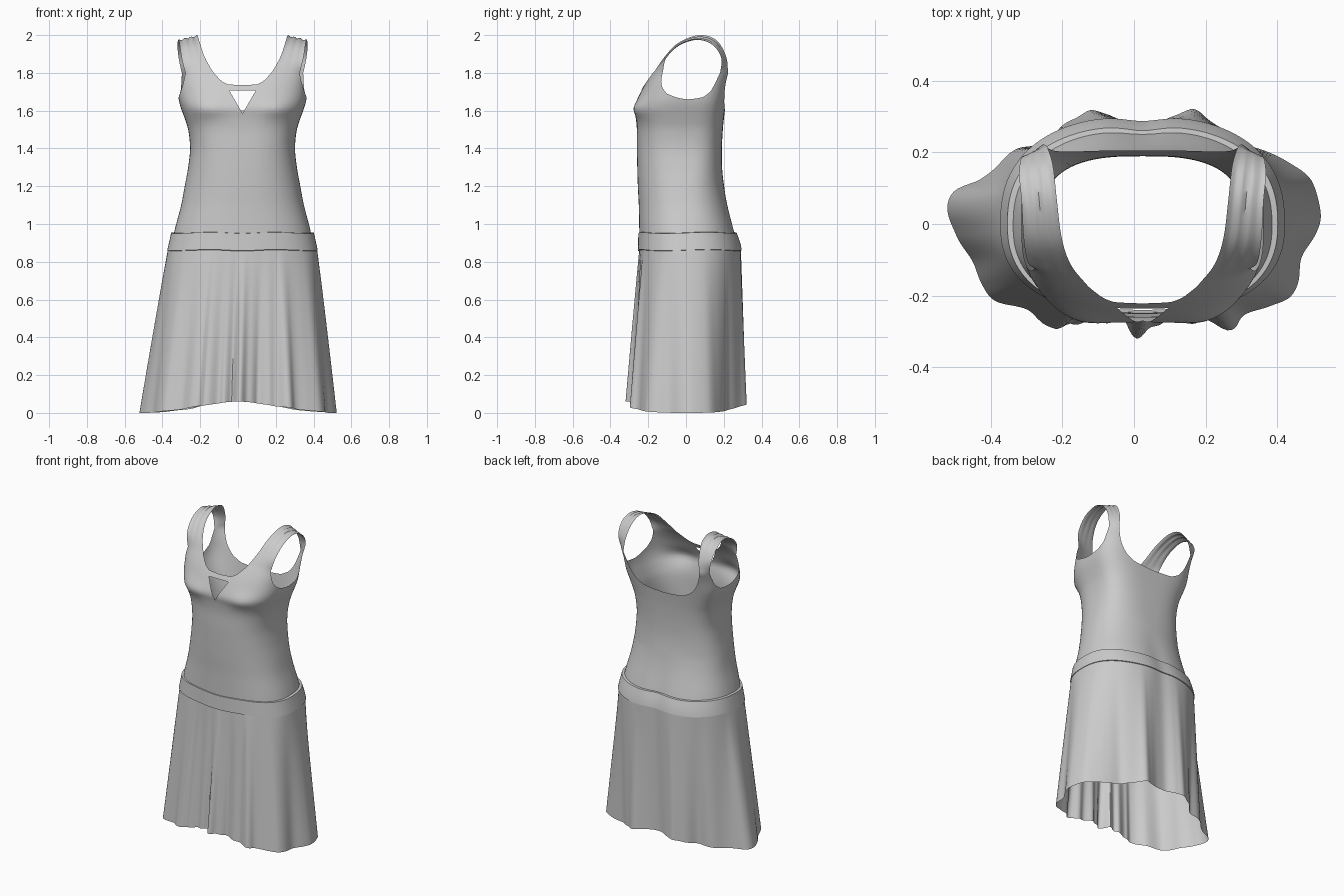
import bpy, bmesh
from math import sin, cos, pi, radians, exp, atan2, hypot, copysign
from mathutils import Vector

if "Cube" in bpy.data.objects:
    bpy.data.objects.remove(bpy.data.objects["Cube"])

CX = 0.024   # the garment's own middle line


def table(rows, x, smooth=True):
    """Interpolate the columns of rows (first column is the key)."""
    n = len(rows)
    x = min(max(x, rows[0][0]), rows[-1][0])
    i = max(j for j in range(n - 1) if rows[j][0] <= x)
    a, b = rows[i], rows[i + 1]
    h = b[0] - a[0]
    t = (x - a[0]) / h
    if not smooth:
        return [p + (q - p) * t for p, q in zip(a[1:], b[1:])]
    p0, p3 = rows[max(i - 1, 0)], rows[min(i + 2, n - 1)]
    out = []
    for k in range(1, len(a)):
        m0 = (b[k] - p0[k]) / (b[0] - p0[0]) * h
        m1 = (p3[k] - a[k]) / (p3[0] - a[0]) * h
        out.append((2*t**3 - 3*t**2 + 1)*a[k] + (t**3 - 2*t**2 + t)*m0
                   + (3*t**2 - 2*t**3)*b[k] + (t**3 - t**2)*m1)
    return out


def finish(name, bm, angle=40):
    bmesh.ops.recalc_face_normals(bm, faces=bm.faces)
    me = bpy.data.meshes.new(name)
    bm.to_mesh(me)
    bm.free()
    ob = bpy.data.objects.new(name, me)
    bpy.context.collection.objects.link(ob)
    bpy.ops.object.select_all(action='DESELECT')
    ob.select_set(True)
    bpy.context.view_layer.objects.active = ob
    bpy.ops.object.shade_smooth_by_angle(angle=radians(angle))
    return ob


def bridge(bm, rows, closed=True):
    for r0, r1 in zip(rows, rows[1:]):
        n = len(r0)
        for i in range(n if closed else n - 1):
            j = (i + 1) % n
            bm.faces.new((r0[i], r0[j], r1[j], r1[i]))


# Torso: z, half width, front depth, back depth
BODY = [(0.85, .375, .245, .285), (0.95, .363, .247, .262), (1.1, .325, .25, .222),
        (1.2, .306, .255, .202), (1.3, .288, .258, .191), (1.4, .278, .26, .19),
        (1.5, .288, .26, .195), (1.57, .31, .267, .202), (1.61, .325, .274, .207),
        (1.66, .338, .258, .215), (1.735, .342, .222, .232), (1.8, .345, .18, .255)]

# Upper edge: angle (-90 front, 0 side, 90 back), z
EDGE = [(-90, 1.735), (-83, 1.74), (-79, 1.757), (-73, 1.80), (-35, 1.80), (-30, 1.755),
        (-25, 1.725), (-16, 1.69), (0, 1.66), (12, 1.672), (22, 1.705), (26, 1.74),
        (30, 1.80), (50, 1.80), (54, 1.735), (59, 1.69), (66, 1.645), (76, 1.612), (90, 1.60)]


def body_point(a, z):
    w, f, b = table(BODY, z)
    c, s = cos(a), sin(a)
    up = min(max((z - 1.2) / 0.6, 0), 1)
    n = 2.4 + up * (0.6 if s < 0 else 1.6)
    x = copysign(abs(c) ** (2 / n), c) * w
    y = copysign(abs(s) ** (2 / n), s) * (f if s < 0 else b)
    if s < 0:   # bust
        y -= 0.018 * exp(-((abs(x) - .19) / .09)**2 - ((z - 1.61) / .05)**2)
    else:       # hollow of the lower back
        y -= 0.012 * exp(-(x / .07)**2) * max(0, 1.2 - z) / .3
    return Vector((CX + x, y, z))


def steps(a, b, n):
    return [a + (b - a) * i / n for i in range(n)]


# Bodice
K = 10
half = (steps(-90, -73, 10) + steps(-73, -35, K) + steps(-35, 30, 24)
        + steps(30, 50, K) + steps(50, 90, 14) + [90])
edges = [(radians(a), table(EDGE, a, False)[0]) for a in half]
ring = edges + [(pi - a, z) for a, z in edges[-2:0:-1]]
N, R = len(ring), 44
bm = bmesh.new()
rows = [[bm.verts.new(body_point(a, .93 + (zt - .93) * r / R)) for a, zt in ring]
        for r in range(R + 1)]
bridge(bm, rows)
top = rows[-1]

# Shoulder straps, running from the front edge over to the back edge
INNER = [(1, .200, -.115, 1.885), (2, .226, -.04, 1.96), (3, .24, .07, 2.0),
         (4, .25, .16, 1.975), (5, .265, .212, 1.89)]
OUTER = [(1, .322, -.105, 1.88), (2, .333, -.035, 1.95), (3, .338, .06, 1.978),
         (4, .345, .14, 1.95), (5, .338, .187, 1.88)]
f0, b0 = 10, 10 + K + 24
for side in (1, -1):
    cols = []
    for k in range(K + 1):
        i, j = f0 + k, b0 + K - k
        if side < 0:
            i, j = N - i, N - j
        s, e, f = top[i], top[j], k / K
        path = [(0, (s.co.x - CX) * side, s.co.y, s.co.z)]
        path += [tuple(p + (q - p) * f for p, q in zip(u, v)) for u, v in zip(INNER, OUTER)]
        path += [(6, (e.co.x - CX) * side, e.co.y, e.co.z)]
        col = [s]
        for m in range(1, 30):
            x, y, z = table(path, m / 5)
            gather = 0.004 * sin(pi * m / 30) * cos(2 * pi * f * 3)
            col.append(bm.verts.new((CX + side * x, y, z - 0.004 + gather)))
        cols.append(col + [e])
    bridge(bm, cols, closed=False)

# Keyhole opening under the neckline: slice along its three sides, then remove the inside
tri = [Vector((CX - .071, 0, 1.708)), Vector((CX + .071, 0, 1.708)), Vector((CX, 0, 1.585))]
planes = []
for i in range(3):
    d = tri[(i + 1) % 3] - tri[i]
    planes.append((tri[i], Vector((d.z, 0, -d.x)).normalized()))


def near_keyhole(f):
    c = f.calc_center_median()
    return c.y < 0 and abs(c.x - CX) < .1 and 1.54 < c.z < 1.75


for co, no in planes:
    fs = [f for f in bm.faces if near_keyhole(f)]
    geom = list({v for f in fs for v in f.verts}) + list({e for f in fs for e in f.edges}) + fs
    bmesh.ops.bisect_plane(bm, geom=geom, plane_co=co, plane_no=no, dist=1e-5)
mid = sum(tri, Vector()) / 3
inside = [f for f in bm.faces if near_keyhole(f) and all(
    (f.calc_center_median() - co).dot(no) * (mid - co).dot(no) > 0 for co, no in planes)]
bmesh.ops.delete(bm, geom=inside, context='FACES')
finish("bodice", bm, 50)


def hip_radius(a, w, f, b, n=2.4):
    d = f if sin(a) < 0 else b
    return (abs(cos(a) / w)**n + abs(sin(a) / d)**n) ** (-1 / n)


def back_dip(a):
    return 0.014 * exp(-((a - pi / 2) / .25)**2)


# Hip band
bm = bmesh.new()
rows = []
for z, w, f, b in [(.955, .358, .24, .258), (.953, .378, .252, .275), (.925, .384, .253, .285),
                   (.89, .392, .254, .297), (.862, .398, .255, .302), (.858, .386, .243, .29)]:
    rows.append([])
    for i in range(144):
        a = 2 * pi * i / 144
        r = hip_radius(a, w, f, b) - back_dip(a)
        rows[-1].append(bm.verts.new((CX + r * cos(a), r * sin(a), z + .003 * sin(5 * a))))
bridge(bm, rows)
finish("hip_band", bm, 35)

# Skirt: hip outline blended down into the draped hem outline
HEM = [(.52, .03), (.50, .12), (.43, .17), (.36, .21), (.29, .23), (.21, .295), (.165, .318),
       (.12, .305), (.02, .275), (-.08, .305), (-.125, .318), (-.17, .295), (-.25, .225),
       (-.32, .21), (-.43, .125), (-.50, .09), (-.523, .035), (-.50, -.03), (-.45, -.10),
       (-.43, -.17), (-.40, -.205), (-.33, -.23), (-.27, -.26), (-.22, -.298), (-.175, -.275),
       (-.04, -.268), (.02, -.315), (.08, -.268), (.21, -.275), (.26, -.298), (.30, -.26),
       (.38, -.23), (.44, -.20), (.47, -.10), (.505, -.03)]
polar = sorted((atan2(y, x) % (2 * pi), hypot(x, y)) for x, y in HEM)
polar = [(a - 2 * pi, r) for a, r in polar[-3:]] + polar + [(a + 2 * pi, r) for a, r in polar[:3]]
bm = bmesh.new()
rows = []
M, R = 288, 40
for k in range(R + 1):
    t = k / R
    rows.append([])
    for i in range(M):
        a = 2 * pi * i / M
        hip = hip_radius(a, .393, .246, .297) - back_dip(a)
        hem = table(polar, a)[0]
        front = max(0, -sin(a)) ** 2
        pleat = 0.011 * t * front * cos(24 * a) + 0.004 * t * (1 - front) * cos(17 * a)
        r = hip + (hem - hip) * t ** 0.95 + pleat
        z0 = 0.06 * abs(sin(a)) ** 2.5
        x = r * cos(a) + CX * (1 - t)
        rows[-1].append(bm.verts.new((x, r * sin(a), .875 + (z0 - .875) * t)))
bridge(bm, rows)
finish("skirt", bm, 35)
